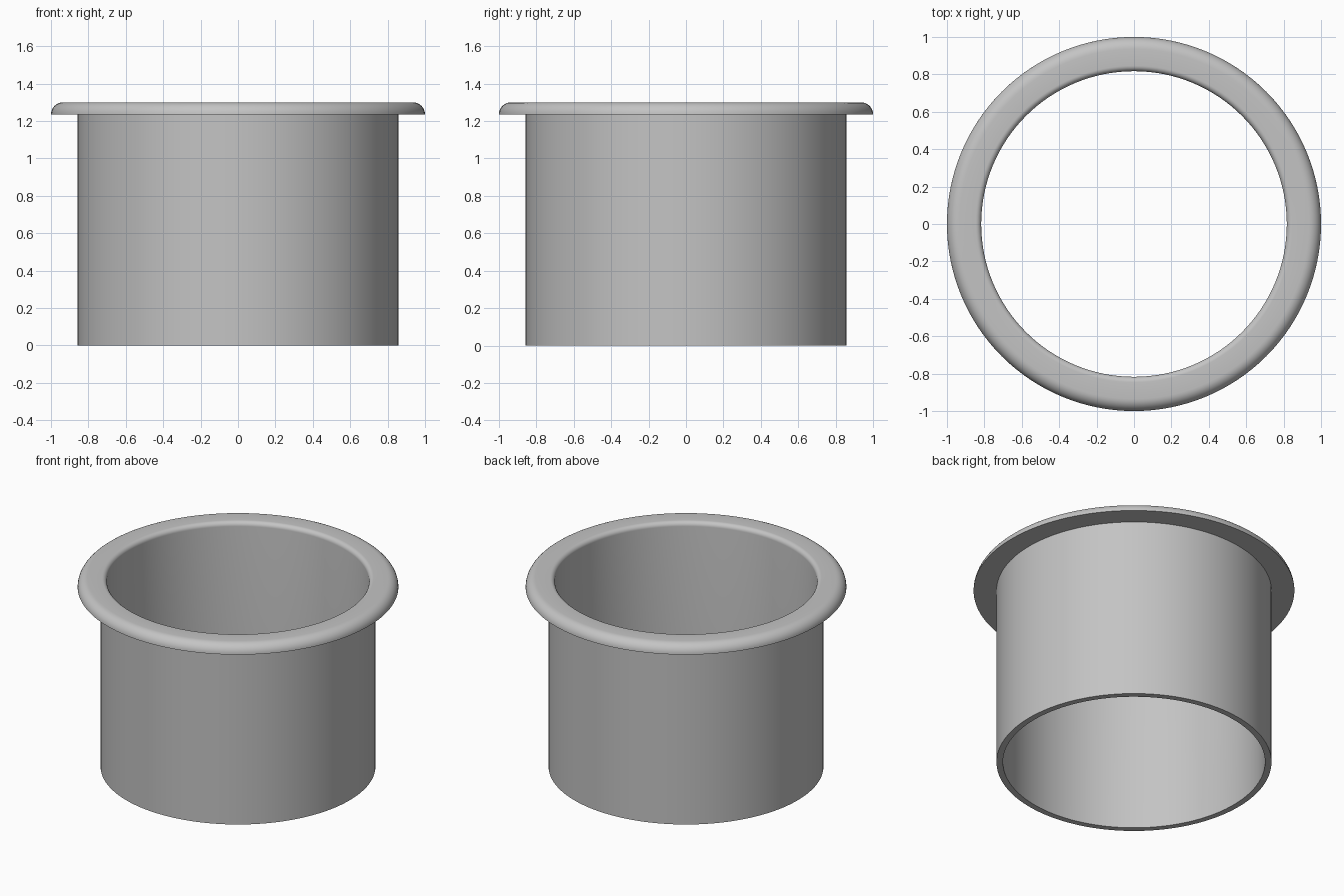
import bpy, bmesh
from math import sin, cos, pi

SEGMENTS = 128
cube = bpy.data.objects.get("Cube")
if cube:
    bpy.data.objects.remove(cube)

# Dimensions
height, flange_base = 1.30, 1.235
bore, wall, flange = 0.817, 0.857, 1.0
outer_round, inner_round = height - flange_base, 0.03

# Material
grey = bpy.data.materials.new("plain grey")
grey.use_nodes = True
colour = (0.55, 0.55, 0.55, 1)
grey.diffuse_color = colour
grey.node_tree.nodes["Principled BSDF"].inputs["Base Color"].default_value = colour


def arc(r, z, radius, start, end, steps=8):
    """Points (r, z) along a circular fillet."""
    angles = [start + (end - start) * i / steps for i in range(steps + 1)]
    return [(r + radius * cos(a), z + radius * sin(a)) for a in angles]


def lathe(name, profile):
    """Revolve a closed (r, z) profile about the z axis."""
    bm = bmesh.new()
    rings = [[bm.verts.new((r * cos(2 * pi * s / SEGMENTS), r * sin(2 * pi * s / SEGMENTS), z))
              for r, z in profile] for s in range(SEGMENTS)]
    n = len(profile)
    for s, ring in enumerate(rings):
        after = rings[(s + 1) % SEGMENTS]
        for i in range(n):
            j = (i + 1) % n
            bm.faces.new((ring[i], after[i], after[j], ring[j]))
    bmesh.ops.recalc_face_normals(bm, faces=bm.faces)
    mesh = bpy.data.meshes.new(name)
    bm.to_mesh(mesh)
    bm.free()
    mesh.materials.append(grey)
    obj = bpy.data.objects.new(name, mesh)
    bpy.context.collection.objects.link(obj)
    bpy.ops.object.select_all(action="DESELECT")
    obj.select_set(True)
    bpy.context.view_layer.objects.active = obj
    bpy.ops.object.shade_smooth_by_angle(angle=pi / 6)
    return obj


# Open tube with a flat-bottomed, rounded flange around the top
profile = [(bore, 0), (wall, 0), (wall, flange_base)]
profile += arc(flange - outer_round, flange_base, outer_round, 0, pi / 2)
profile += arc(bore + inner_round, height - inner_round, inner_round, pi / 2, pi)
lathe("flanged_sleeve", profile)
